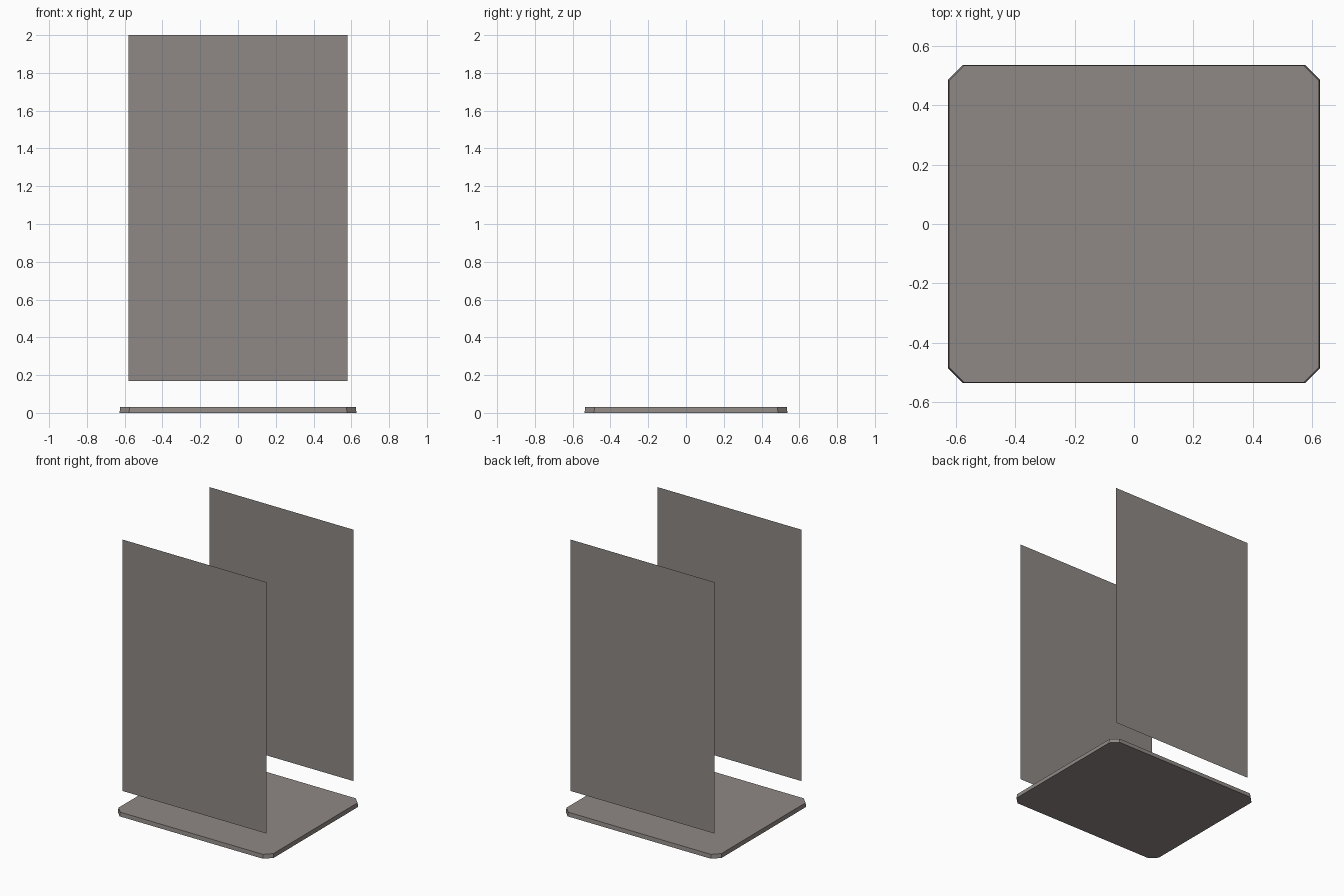
import bpy
import bmesh

if "Cube" in bpy.data.objects:
    bpy.data.objects.remove(bpy.data.objects["Cube"])

grey = bpy.data.materials.new("warm_grey")
grey.diffuse_color = (0.275, 0.25, 0.235, 1)
grey.use_nodes = True
grey.node_tree.nodes["Principled BSDF"].inputs["Base Color"].default_value = grey.diffuse_color


def finish(name, bm):
    mesh = bpy.data.meshes.new(name)
    bm.to_mesh(mesh)
    bm.free()
    mesh.materials.append(grey)
    obj = bpy.data.objects.new(name, mesh)
    bpy.context.collection.objects.link(obj)
    return obj


# Base plate: rectangle with clipped corners and a very slight taper
W, D, CUT, H, TAPER = 0.627, 0.537, 0.05, 0.03, 0.003


def outline(bm, inset, z):
    w, d = W - inset, D - inset
    pts = []
    for sx, sy in ((1, 1), (-1, 1), (-1, -1), (1, -1)):
        pair = [(sx * w, sy * (d - CUT), z), (sx * (w - CUT), sy * d, z)]
        pts += pair if sx * sy > 0 else pair[::-1]
    return [bm.verts.new(p) for p in pts]


bm = bmesh.new()
low, high = outline(bm, 0, 0), outline(bm, TAPER, H)
bm.faces.new(low[::-1])
bm.faces.new(high)
for i in range(8):
    j = (i + 1) % 8
    bm.faces.new((low[i], low[j], high[j], high[i]))
finish("base_plate", bm)

# Two thin upright panels floating above the base, facing outwards
for name, side in (("front_panel", -1), ("back_panel", 1)):
    bm = bmesh.new()
    corners = [(-0.58, 0.17), (0.58, 0.17), (0.58, 2.0), (-0.58, 2.0)]
    bm.faces.new([bm.verts.new((-side * x, side * 0.5, z)) for x, z in corners])
    finish(name, bm)
